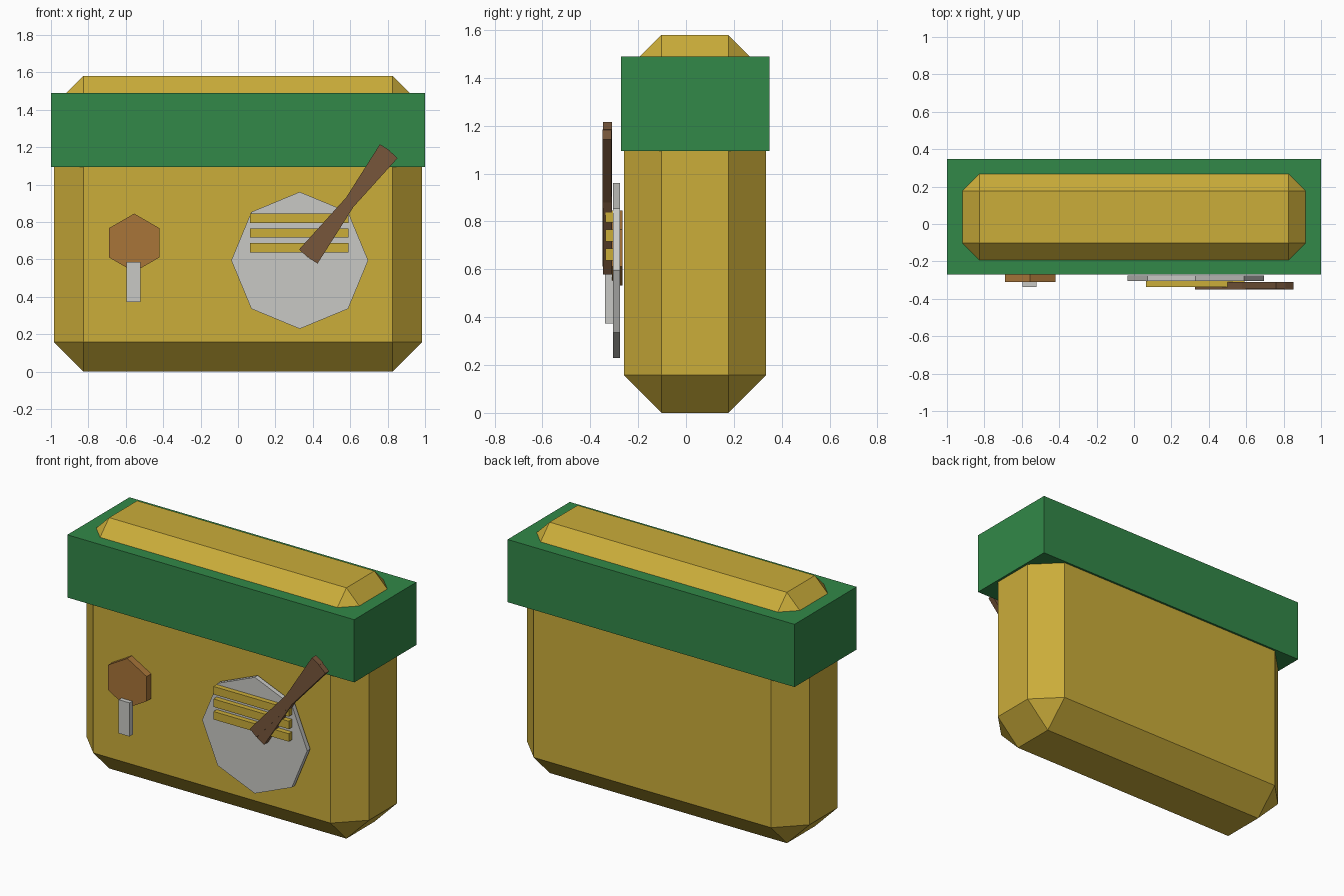
import bpy, bmesh, math
from mathutils import Matrix

if "Cube" in bpy.data.objects:
    bpy.data.objects.remove(bpy.data.objects["Cube"])


def material(name, r, g, b):
    lin = [((c / 255 + 0.055) / 1.055) ** 2.4 for c in (r, g, b)]
    m = bpy.data.materials.new(name)
    m.diffuse_color = (*lin, 1)
    m.use_nodes = True
    m.node_tree.nodes["Principled BSDF"].inputs["Base Color"].default_value = m.diffuse_color
    return m


mustard = material("mustard", 203, 173, 58)
green = material("green", 50, 136, 72)
grey = material("pale_grey", 201, 201, 197)
brown = material("roast_brown", 168, 117, 57)
wood = material("dark_wood", 119, 86, 59)


def finish(name, bm, mat):
    bmesh.ops.recalc_face_normals(bm, faces=bm.faces)
    me = bpy.data.meshes.new(name)
    bm.to_mesh(me)
    bm.free()
    me.materials.append(mat)
    ob = bpy.data.objects.new(name, me)
    bpy.context.collection.objects.link(ob)
    return ob


def box(name, mat, x, y, z, bevel=0):
    """Box from (min, max) ranges, optionally with chamfered edges."""
    bm = bmesh.new()
    bmesh.ops.create_cube(bm, size=1)
    for v in bm.verts:
        v.co = [(lo + hi) / 2 + c * (hi - lo) for c, (lo, hi) in zip(v.co, (x, y, z))]
    if bevel:
        bmesh.ops.bevel(bm, geom=bm.edges[:], offset=bevel, segments=1,
                        profile=0.5, affect='EDGES')
    return finish(name, bm, mat)


def disc(name, mat, sides, radius, x, z, y):
    """Flat prism facing the front, with a corner pointing up."""
    bm = bmesh.new()
    ring = [bm.verts.new((x + radius * math.sin(2 * math.pi * i / sides), y[0],
                          z + radius * math.cos(2 * math.pi * i / sides)))
            for i in range(sides)]
    face = bm.faces.new(ring)
    side = bmesh.ops.extrude_face_region(bm, geom=[face], use_keep_orig=True)
    verts = [g for g in side["geom"] if isinstance(g, bmesh.types.BMVert)]
    bmesh.ops.translate(bm, verts=verts, vec=(0, y[1] - y[0], 0))
    return finish(name, bm, mat)


def stick(name, mat, start, end, width, y):
    """Straight bar between two (x, z) points."""
    dx, dz = end[0] - start[0], end[1] - start[1]
    length = math.hypot(dx, dz)
    ob = box(name, mat, (-length / 2, length / 2), y, (-width / 2, width / 2))
    ob.data.transform(
        Matrix.Translation(((start[0] + end[0]) / 2, 0, (start[1] + end[1]) / 2))
        @ Matrix.Rotation(-math.atan2(dz, dx), 4, 'Y'))
    return ob


# Chamfered body and the lid band around it
box("body", mustard, (-0.985, 0.985), (-0.26, 0.335), (0, 1.58), 0.158)
box("lid_band", green, (-1, 1), (-0.271, 0.348), (1.095, 1.49))

# Drumstick emblem
disc("drumstick_meat", brown, 6, 0.156, -0.555, 0.689, (-0.31, -0.265))
box("drumstick_bone", grey, (-0.595, -0.52), (-0.338, -0.305), (0.373, 0.585))

# Plate of noodles
disc("plate", grey, 8, 0.366, 0.33, 0.595, (-0.305, -0.275))
for i in range(3):
    z = 0.637 + i * 0.079
    box(f"noodle_{i + 1}", mustard, (0.065, 0.59), (-0.337, -0.305), (z, z + 0.05))

# Crossed chopsticks
stick("chopstick_low", wood, (0.35, 0.632), (0.83, 1.163), 0.063, (-0.349, -0.311))
stick("chopstick_high", wood, (0.40, 0.594), (0.784, 1.20), 0.06, (-0.347, -0.309))
